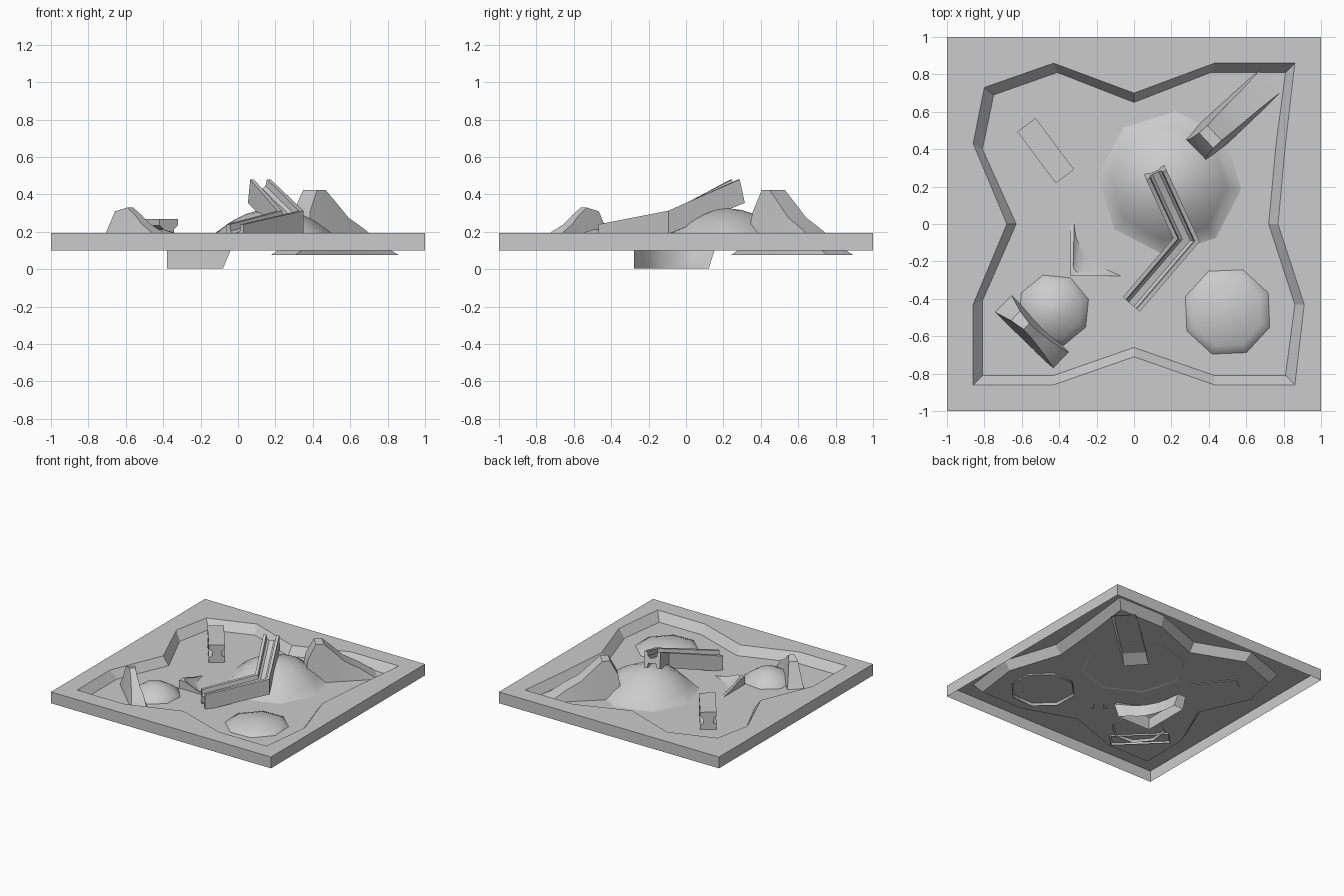
import bpy, bmesh, math
from mathutils import Vector

if "Cube" in bpy.data.objects:
    bpy.data.objects.remove(bpy.data.objects["Cube"])

RIM, FLOOR, BASE = 0.193, 0.125, 0.10


def finish(bm, name, smooth=None):
    bmesh.ops.recalc_face_normals(bm, faces=bm.faces)
    me = bpy.data.meshes.new(name)
    bm.to_mesh(me)
    bm.free()
    ob = bpy.data.objects.new(name, me)
    bpy.context.collection.objects.link(ob)
    if smooth:
        bpy.context.view_layer.objects.active = ob
        ob.select_set(True)
        bpy.ops.object.shade_smooth_by_angle(angle=math.radians(smooth))
        ob.select_set(False)
    return ob


def loft(name, rings, cap_first=False, cap_last=False, smooth=None):
    """Bridge closed rings of equal length."""
    bm = bmesh.new()
    vs = [[bm.verts.new(p) for p in r] for r in rings]
    n = len(rings[0])
    for a, b in zip(vs, vs[1:]):
        for i in range(n):
            j = (i + 1) % n
            bm.faces.new((a[i], a[j], b[j], b[i]))
    if cap_first:
        bm.faces.new(vs[0])
    if cap_last:
        bm.faces.new(vs[-1])
    return finish(bm, name, smooth)


# Tray: open-bottomed skirt, flat rim, sloped basin wall, floor
outer = [(-.86, -.86), (-.43, -.86), (0, -.71), (.43, -.86), (.86, -.86), (.91, -.43),
         (.77, 0), (.81, .43), (.86, .86), (.43, .86), (0, .70), (-.43, .86),
         (-.80, .73), (-.86, .43), (-.68, 0), (-.86, -.43)]
inner = [(-.81, -.81), (-.43, -.81), (0, -.66), (.43, -.81), (.81, -.81), (.86, -.43),
         (.72, 0), (.76, .43), (.81, .81), (.41, .81), (0, .65), (-.41, .81),
         (-.75, .69), (-.81, .40), (-.63, 0), (-.81, -.41)]
square = [(-1, -1), (1, -1), (1, 1), (-1, 1)]
bm = bmesh.new()


def ring(pts, z):
    return [bm.verts.new((x, y, z)) for x, y in pts]


def band(a, b):
    for i in range(len(a)):
        j = (i + 1) % len(a)
        bm.faces.new((a[i], a[j], b[j], b[i]))


def loop_edges(vs):
    return [bm.edges.get((vs[i], vs[i - 1])) for i in range(len(vs))]


low, top = ring(square, BASE), ring(square, RIM)
lip, foot = ring(outer, RIM), ring(inner, FLOOR)
band(low, top)
band(lip, foot)
bmesh.ops.triangle_fill(bm, edges=loop_edges(top) + loop_edges(lip), use_beauty=True)
bm.faces.new(foot)
bmesh.ops.triangulate(bm, faces=[f for f in bm.faces if len(f.verts) > 4])
finish(bm, "tray")


# Low-sided smooth hills
def hill(name, cx, cy, r, peak, sink, turn):
    rings = []
    for s in (1.04, 1.0, .8, .6, .4, .2, .03):
        z = FLOOR - sink if s > 1 else FLOOR + (peak - FLOOR) * (1 - s * s)
        rings.append([(cx + r * s * math.cos(turn + k * math.tau / 8),
                       cy + r * s * math.sin(turn + k * math.tau / 8), z) for k in range(8)])
    loft(name, rings, cap_last=True, smooth=60)


hill("large_hill", .19, .22, .385, .325, .003, math.radians(-5))
hill("small_hill", -.43, -.46, .195, .215, .02, math.radians(-28))
hill("shallow_hill", .50, -.47, .24, .182, .02, math.radians(-20))


# Jump ramps: profile of (distance, z, half width); base ring is open
def ramp(name, start, end, profile):
    a, b = Vector(start), Vector(end)
    d = (b - a).normalized()
    n = Vector((-d.y, d.x))
    zb = profile[0][1]
    bm = bmesh.new()
    rows = []
    for t, z, w in profile:
        c = a + d * t
        wb = profile[0][2]
        rows.append([bm.verts.new((*(c + n * o), h)) for o, h in
                     ((-wb, zb), (-w, z), (w, z), (wb, zb))])
    for p, q in zip(rows, rows[1:]):
        for i in range(3):
            bm.faces.new((p[i], p[i + 1], q[i + 1], q[i]))
    bmesh.ops.remove_doubles(bm, verts=bm.verts, dist=1e-4)
    finish(bm, name, 30)


ramp("large_ramp", (.32, .385), (.725, .76),
     [(-.11, .075, .095), (0, .13, .09), (.03, .31, .065), (.09, .425, .055), (.15, .425, .055),
      (.22, .36, .06), (.31, .275, .065), (.42, .215, .07), (.55, .125, .08), (.65, .075, .095)])
ramp("small_ramp", (-.69, -.435), (-.40, -.72),
     [(-.02, .11, .065), (.03, .20, .05), (.08, .31, .035), (.16, .33, .022),
      (.22, .29, .025), (.28, .24, .032), (.36, .20, .045), (.43, .11, .06)])


# Grooved beam section: (sideways, up) with a channel above and a notch below
def beam_section(w, h, wall, dip):
    half = [(w, 0), (w, h), (w - wall, h), (w - wall * 1.2, h - dip * .7), (w * .3, h - dip)]
    under = [(w * .45, dip * .7), (w - wall, 0)]
    right = under + half
    return right + [(-x, z) for x, z in reversed(right)]


# Bent elevated track, mitred at the elbow, top end leaning
sec = beam_section(.06, .125, .022, .05)
pts = [Vector((.12, .262, .355)), Vector((.28, -.085, .188)), Vector((-.015, -.43, .115))]
rings = []
for i, p in enumerate(pts):
    ds = [(b - a).to_2d().normalized() for a, b in zip(pts, pts[1:]) if p in (a, b)]
    d = sum(ds, Vector((0, 0))).normalized()
    stretch = 1 / d.dot(ds[0])
    n = Vector((-d.y, d.x)) * stretch
    lean = .03 if i == 0 else 0
    rings.append([(p.x + n.x * s - d.x * lean * (1 - h / .125),
                   p.y + n.y * s - d.y * lean * (1 - h / .125), p.z + h) for s, h in sec])
loft("bent_track", rings, True, True, smooth=20)

# Short block with side notches
a, b = Vector((-.575, .53)), Vector((-.37, .255))
d = (b - a).normalized()
n = Vector((-d.y, d.x))
side = [(.061, .12), (.061, .165), (.036, .178), (.036, .215), (.061, .235), (.061, .268)]
sec = side + [(-x, z) for x, z in reversed(side)]
loft("notched_block", [[(c.x + n.x * s, c.y + n.y * s, z) for s, z in sec] for c in (a, b)],
     True, True)

# Corner bank: concave quarter scoop that widens downwards and pokes below the tray
rings = []
cx, cy = -.34, -.278
for z, lx, ly, t in ((.005, .26, .40, .05), (.10, .30, .43, .03), (.125, .27, .28, .02),
                     (.145, .17, .19, .018), (.19, .06, .06, .015)):
    x0 = cx - (.04 if z < .11 else 0)
    r = [(x0, cy, z)]
    for k in range(7):
        f = math.radians(90 * k / 6)
        r.append((cx + t + (lx - t) * (1 - math.sin(f)),
                  cy + t * (k > 0) + (ly - t) * (1 - math.cos(f)), z))
    r.append((x0, cy + ly, z))
    rings.append(r)
loft("corner_bank", rings, False, True, smooth=40)
